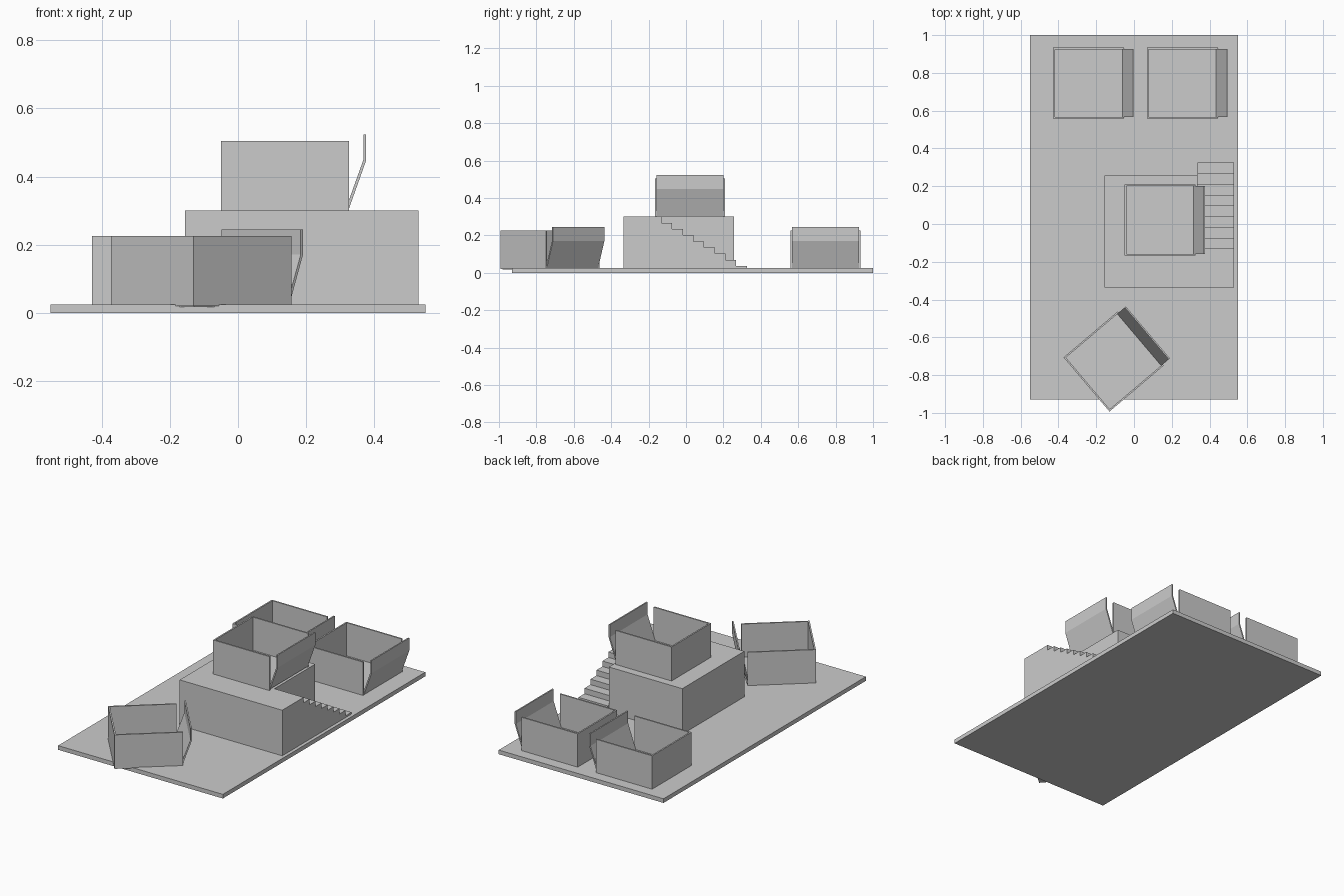
import bpy, math
from mathutils import Matrix

if "Cube" in bpy.data.objects:
    bpy.data.objects.remove(bpy.data.objects["Cube"])


def mesh_object(name, verts, faces, matrix=None):
    me = bpy.data.meshes.new(name)
    me.from_pydata(verts, [], faces)
    ob = bpy.data.objects.new(name, me)
    bpy.context.collection.objects.link(ob)
    if matrix is not None:
        ob.matrix_world = matrix
    return ob


def extrude(name, profile, to_3d, a, b, matrix=None):
    # closed 2D profile (counter-clockwise seen from side b) swept from a to b
    n = len(profile)
    verts = [to_3d(p, q, a) for p, q in profile] + [to_3d(p, q, b) for p, q in profile]
    faces = [tuple(reversed(range(n))), tuple(range(n, 2 * n))]
    faces += [(i, (i + 1) % n, n + (i + 1) % n, n + i) for i in range(n)]
    return mesh_object(name, verts, faces, matrix)


def box(name, x0, x1, y0, y1, z0, z1, matrix=None):
    prof = [(x0, y0), (x1, y0), (x1, y1), (x0, y1)]
    return extrude(name, prof, lambda p, q, t: (p, q, t), z0, z1, matrix)


# base plate and raised block
box("base_plate", -0.55, 0.55, -0.93, 1.0, 0, 0.025)
box("raised_block", -0.155, 0.335, -0.335, 0.257, 0.025, 0.30)

# staircase: solid stepped profile in y-z, swept along x
steps, run, rise = 9, 0.057, 0.033
prof = [(-0.335, 0.025), (0.325, 0.025)]
for i in range(steps):
    y, z = 0.325 - i * run, 0.036 + i * rise
    prof.append((y, z))
    prof.append((y - run if i < steps - 1 else -0.335, z))
extrude("staircase", prof, lambda p, q, t: (t, p, q), 0.335, 0.53)


# open tray: floor, three walls and a bent panel on the open side
def tray(label, x, y, z, angle=0):
    m = Matrix.Translation((x, y, z)) @ Matrix.Rotation(math.radians(angle), 4, 'Z')
    h, t, top = 0.188, 0.009, 0.205
    box(label + "_floor", -h + t, h - t, -h + t, h - t, -0.003, 0.005, m)
    box(label + "_rear_wall", -h, -h + t, -h, h, 0, top, m)
    box(label + "_left_wall", -h + t, h, h - t, h, 0, top, m)
    box(label + "_right_wall", -h + t, h, -h, -h + t, 0, top, m)
    panel = [(0.178, 0.005), (0.187, 0.005), (0.238, 0.148),
             (0.238, 0.224), (0.230, 0.224), (0.230, 0.150)]
    extrude(label + "_bent_panel", panel, lambda p, q, s: (p, -s, q), -0.18, 0.18, m)


tray("upper_tray", 0.138, 0.021, 0.30)
tray("rear_left_tray", -0.24, 0.746, 0.021)
tray("rear_right_tray", 0.257, 0.746, 0.021)
tray("turned_tray", -0.108, -0.728, 0.021, 40.3)
